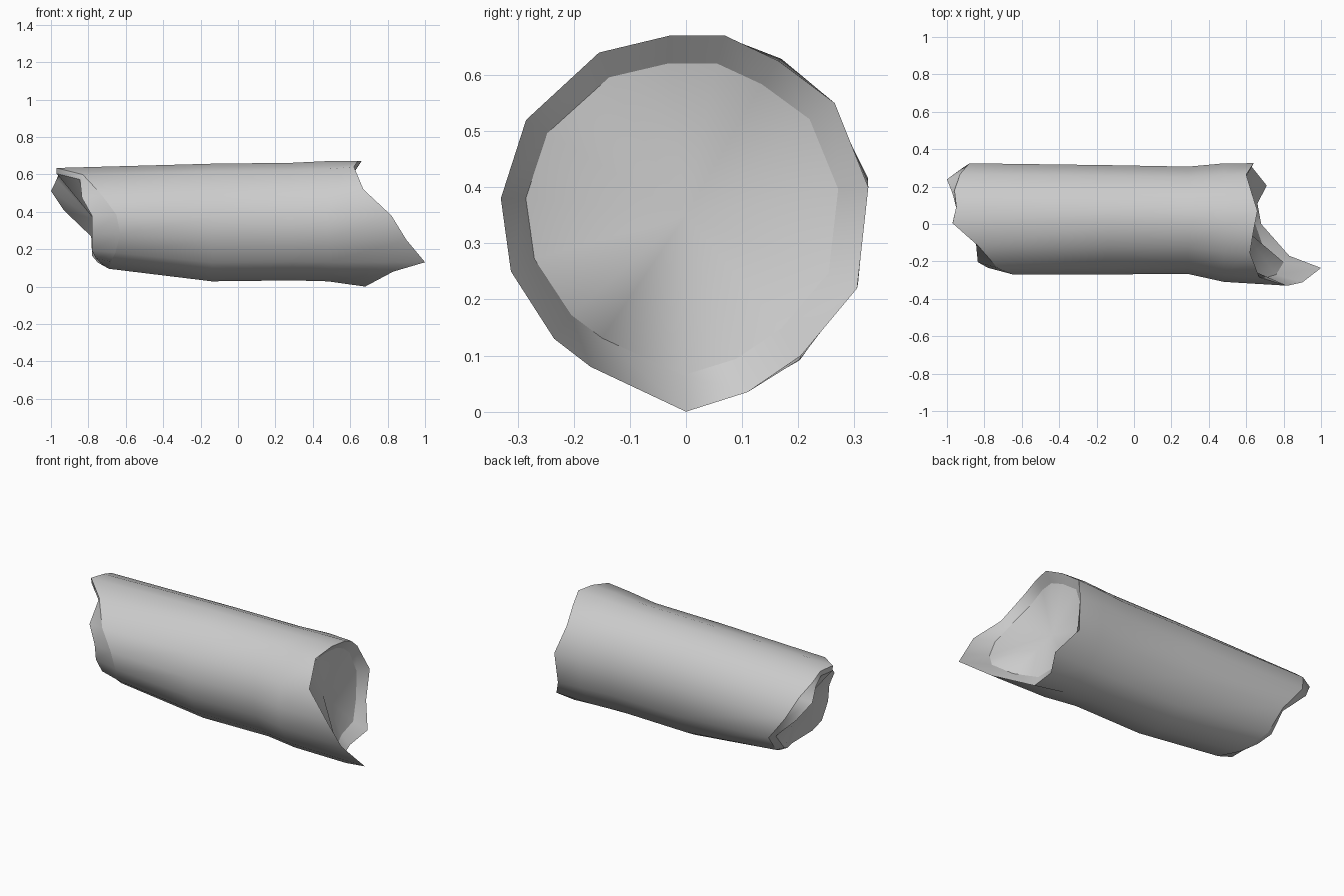
import bpy, bmesh, math

if "Cube" in bpy.data.objects:
    bpy.data.objects.remove(bpy.data.objects["Cube"])

# Angles (degrees, from +y towards +z) of the strands around the log
ANG = [78, 60, 38, 11, -22, -53, -71, -90, -121, -137, -162, 176, 152, 120, 95]
# Ragged left end: x of the bark edge and of the inner splintered edge
LEFT_OUT = [-.95, -.96, -.93, -.88, -.76, -.74, -.71, -.69, -.68, -.655, -.63, -.65, -.73, -.83, -.97]
LEFT_IN = [-.95, -.97, -1.0, -.93, -.785, -.78, -.75, -.72, -.76, -.78, -.78, -.78, -.835, -.845, -.97]
# Ragged right end: (x, y, z) of the bark edge
RIGHT = [(.66, .07, .67), (.63, .165, .625), (.60, .265, .55), (.64, .325, .40),
         (.63, .305, .22), (.71, .205, .10), (.66, .11, .035), (.68, 0, 0),
         (.83, -.17, .08), (1.0, -.235, .13), (.90, -.312, .25), (.82, -.33, .38),
         (.67, -.285, .52), (.62, -.155, .64), (.64, -.03, .67)]
# Distance the inner edge of the right end is sunk back from the bark edge
RECESS = [.05, .03, .02, .05, .03, .07, .04, .03, .13, .2, .14, .11, .04, .04, .04]


def ring(xs, cy, cz, ry, rz):
    return [(x, cy + ry * math.cos(math.radians(a)), cz + rz * math.sin(math.radians(a)))
            for x, a in zip(xs, ANG)]


n = len(ANG)
# Rings from the left inner edge, along the bark, to the right inner edge
rings = [
    ring(LEFT_IN, .03, .36, .265, .245),
    ring(LEFT_OUT, .03, .365, .30, .27),
    ring([-.14] * n, .025, .343, .295, .315),
    ring([.29] * n, .022, .348, .29, .315),
    ring([.48] * n, .01, .35, .32, .322),
    RIGHT,
    [(x - d, -.005 + y * .85, .347 + (z - .34) * .83) for (x, y, z), d in zip(RIGHT, RECESS)],
]

bm = bmesh.new()
loops = [[bm.verts.new(p) for p in r] for r in rings]
for a, b in zip(loops, loops[1:]):
    for i in range(n):
        j = (i + 1) % n
        bm.faces.new((a[i], a[j], b[j], b[i]))
# Hollowed ends: shallow dishes sunk into the log
for loop, centre in ((loops[0], (-.77, .03, .36)), (loops[-1], (.56, 0, .35))):
    c = bm.verts.new(centre)
    for i in range(n):
        bm.faces.new((loop[i], loop[(i + 1) % n], c))
bmesh.ops.recalc_face_normals(bm, faces=bm.faces)
# Smooth bark with crisp broken edges at both ends
for f in bm.faces:
    f.smooth = True
for loop in (loops[0], loops[1], loops[-2], loops[-1]):
    for i in range(n):
        bm.edges.get((loop[i], loop[(i + 1) % n])).smooth = False
mesh = bpy.data.meshes.new("hollow_log")
bm.to_mesh(mesh)
bm.free()
log = bpy.data.objects.new("hollow_log", mesh)
bpy.context.collection.objects.link(log)

# Weathered grey
grey = bpy.data.materials.new("weathered_grey")
grey.diffuse_color = (.58, .58, .58, 1)
grey.use_nodes = True
grey.node_tree.nodes["Principled BSDF"].inputs["Base Color"].default_value = grey.diffuse_color
mesh.materials.append(grey)
